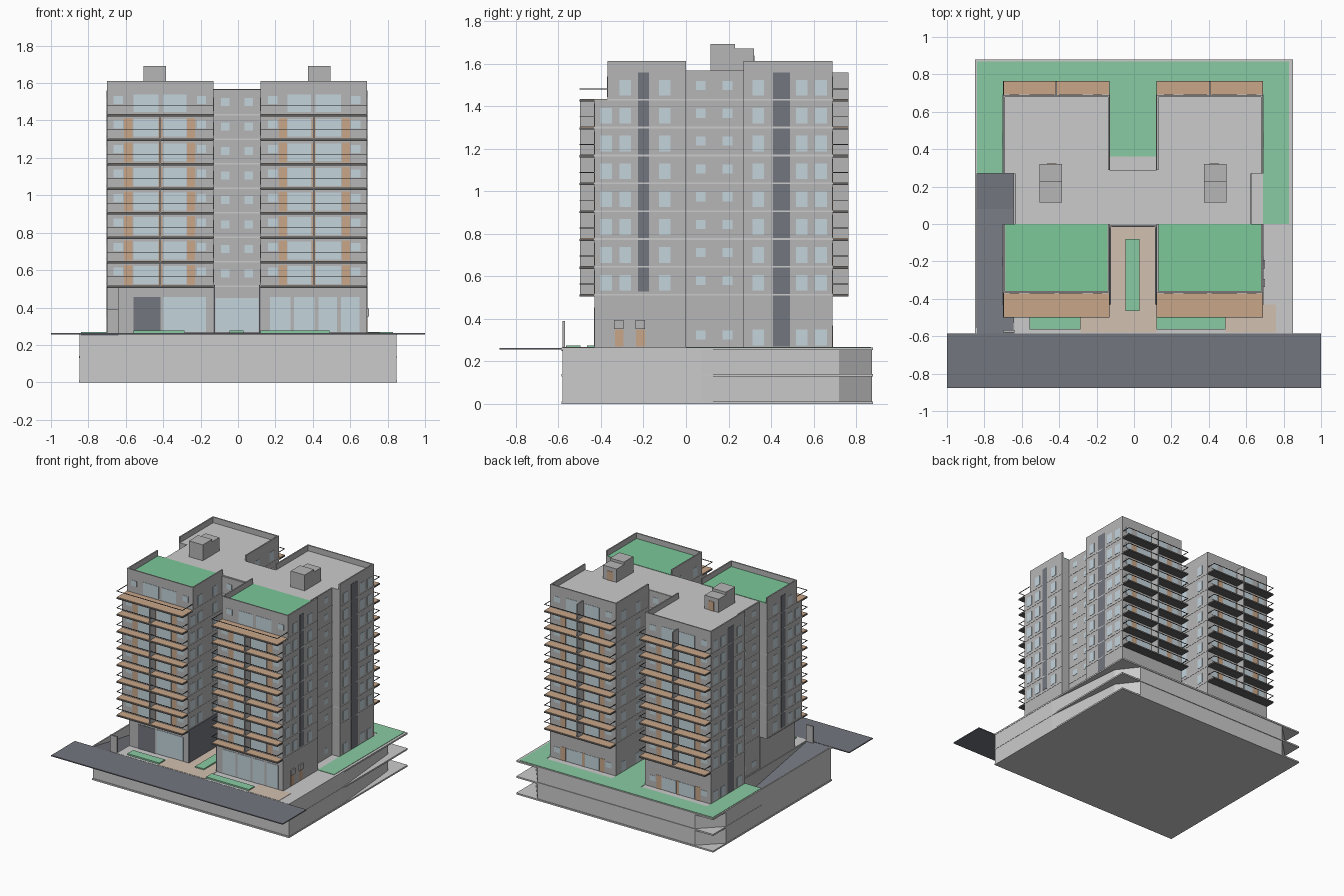
import bpy, bmesh
from mathutils import Vector

if "Cube" in bpy.data.objects:
    bpy.data.objects.remove(bpy.data.objects["Cube"])

C = -0.005                                     # mirror axis of the two wings
FLOORS = [0.515 + 0.131 * k for k in range(8)]
GROUND, ROOF, TOP = 0.265, 1.565, 1.612
mats = {}
COL = dict(wall=(.47, .47, .47), pale=(.62, .62, .64), dark=(.17, .18, .21), glass=(.55, .66, .72),
           wood=(.58, .38, .25), tan=(.65, .53, .44), grass=(.2, .58, .32), lawn=(.25, .6, .36), metal=(.12, .12, .12))


def mat(key):
    if key not in mats:
        mats[key] = bpy.data.materials.new(key)
        mats[key].diffuse_color = (*COL[key], 1)
    return mats[key]


def finish(name, bm, key):
    bmesh.ops.recalc_face_normals(bm, faces=bm.faces)
    me = bpy.data.meshes.new(name)
    bm.to_mesh(me)
    bm.free()
    ob = bpy.data.objects.new(name, me)
    bpy.context.collection.objects.link(ob)
    me.materials.append(mat(key))
    return ob


def boxes(name, items, key):
    """One object from many (x0, x1, y0, y1, z0, z1) boxes."""
    bm = bmesh.new()
    for x0, x1, y0, y1, z0, z1 in items:
        vs = bmesh.ops.create_cube(bm, size=1)['verts']
        for v in vs:
            v.co = Vector(((x0 + x1) / 2 + v.co.x * abs(x1 - x0),
                           (y0 + y1) / 2 + v.co.y * abs(y1 - y0),
                           (z0 + z1) / 2 + v.co.z * abs(z1 - z0)))
    return finish(name, bm, key)


def both(items):
    """Repeat boxes given as offsets from the axis on both wings."""
    return [(C + s * a, C + s * b, *r) for s in (-1, 1) for a, b, *r in items]


# --- podium: slabs, chamfered perimeter wall, ramp
boxes("podium_slabs", [
    (-.85, .85, -.585, .88, 0, .012), (-.64, .85, -.585, .88, .13, .142),
    (-.85, -.64, .27, .88, .13, .142), (-.64, .85, -.585, .88, .253, GROUND),
    (-.85, -.64, .27, .88, .253, GROUND), (-.85, -.84, -.585, .27, .253, GROUND)], "pale")
bm = bmesh.new()
outline = [(-.848, -.58), (.848, -.58), (.848, .07), (.79, .72), (.67, .875), (-.69, .875), (-.848, .72)]
lo = [bm.verts.new((x, y, .005)) for x, y in outline]
hi = [bm.verts.new((x, y, .258)) for x, y in outline]
for i in range(len(lo)):
    j = (i + 1) % len(lo)
    bm.faces.new((lo[i], lo[j], hi[j], hi[i]))
wall = finish("podium_wall", bm, "pale")
sol = wall.modifiers.new("thickness", 'SOLIDIFY')
sol.thickness = .01
bm = bmesh.new()
prof = [(-.585, .262), (.08, .142), (.27, .142), (.27, .13), (.08, .13), (-.585, .25)]
f = bm.faces.new([bm.verts.new((-.84, y, z)) for y, z in prof])
ext = bmesh.ops.extrude_face_region(bm, geom=[f])['geom']
bmesh.ops.translate(bm, vec=(.2, 0, 0), verts=[v for v in ext if isinstance(v, bmesh.types.BMVert)])
finish("ramp", bm, "dark")
boxes("ramp_walls", [(-.645, -.635, -.58, .27, .01, .26), (-.70, -.64, -.58, -.568, .26, .39)], "wall")
boxes("road", [(-1, 1, -.877, -.585, .256, .264)], "dark")

# --- landscape
g0, g1 = GROUND - .002, GROUND + .003
boxes("lawns", [(-.84, .83, .74, .87, g0, g1), (-.84, -.70, .27, .74, g0, g1), (.69, .83, 0, .74, g0, g1),
                (-.13, .12, .36, .74, g0, g1), (-.56, -.285, -.565, -.495, g0, g1 + .008),
                (.12, .49, -.565, -.495, g0, g1 + .008), (-.045, .03, -.465, -.08, g0, g1 + .008)], "lawn")
boxes("paving", [(-.13, .12, -.58, -.01, g0, g1 - .001), (-.285, -.13, -.58, -.43, g0, g1 - .001),
                 (.49, .76, -.58, -.43, g0, g1 - .001)], "tan")

# --- tower masses
boxes("tower_wings", both([
    (.125, .695, -.43, 0, .515, FLOORS[7]), (.125, .695, -.37, 0, FLOORS[7], ROOF),
    (.125, .695, .27, .69, GROUND, ROOF), (.1, .63, 0, .27, GROUND, ROOF)])
    + [(-.64, -.13, -.43, 0, GROUND, .515), (.12, .69, -.43, 0, GROUND, .515)], "wall")
boxes("tower_core", [(-.14, .13, -.012, .288, GROUND, ROOF)], "wall")
t = .01
boxes("parapets", both([
    (.125, .695, -.37, -.37 + t, ROOF, TOP), (.695 - t, .695, -.37, 0, ROOF, TOP),
    (.125, .125 + t, -.37, 0, ROOF, TOP), (.695 - t, .695, .27, .69, ROOF, TOP),
    (.125, .695, .69 - t, .69, ROOF, TOP), (.125, .125 + t, .288, .69, ROOF, TOP)]), "wall")
boxes("roof_deck", both([(.125, .685, .27, .68, ROOF, ROOF + .003), (0, .625, 0, .285, ROOF, ROOF + .003)]), "pale")
boxes("green_roofs", both([(.137, .683, -.358, 0, ROOF, ROOF + .006)]), "grass")
boxes("roof_huts", both([(.38, .5, .115, .23, ROOF, 1.692), (.38, .5, .23, .32, ROOF, 1.672)]), "wall")
boxes("hut_doors", both([(.41, .46, .318, .323, ROOF, 1.64)]), "wood")

# --- pale floor bands
bands = []
e = .002
for z in FLOORS[:]:
    front = -.43 if z < 1.4 else -.37
    bands += both([(.125 - e, .695 + e, front - e, 0, z - .005, z + .003),
                   (.125 - e, .695 + e, .27, .69 + e, z - .005, z + .003),
                   (0, .63 + e, -.012 - e, .288 + e, z - .005, z + .003)])
boxes("floor_bands", bands, "pale")

# --- balconies front and back
slabs, decks, rails = [], [], []
for k, z in enumerate(FLOORS):
    inner = -.43 if k < 7 else -.37
    for y0, y1, edge in ((-.5, inner, -.5), (.69, .765, .761)):
        slabs.append((.125, .695, y0, y1, z - .01, z))
        decks.append((.127, .693, y0 + .002, y1 - .002, z, z + .003))
        rails.append((.125, .695, edge, edge + .004, z + .048, z + .052))
        rails += [(u, u + .004, y0, y1, z + .048, z + .052) for u in (.125, .691)]
boxes("balcony_slabs", both(slabs), "metal")
boxes("balcony_decks", both(decks), "wood")
boxes("balcony_rails", both(rails), "metal")
boxes("balcony_dividers", both([(.407, .415, -.498, -.43, .515, FLOORS[7]),
                                (.407, .415, .69, .763, .515, 1.56)]), "wall")

# --- windows
glass, wood, dark = [], [], []


def side(u, y, w, z0, z1, out):
    """Panel on a wall facing sideways."""
    out.append((u - e, u + e, y - w / 2, y + w / 2, z0, z1))


def face(u0, u1, y, z0, z1, out):
    """Panel on a wall facing front or back."""
    out.append((u0, u1, y - e, y + e, z0, z1))


for k, z in enumerate([.258] + FLOORS):
    a, b = z + .018, z + .092
    for u in (.695, .125):
        if k > 0:
            for y in (-.375, -.285, -.10):
                if k < 8 or y > -.3:
                    side(u, y, .055, a, b, glass)
        ys = (.34, .545, .635) if u > .5 else (.42, .6)
        for y in ys:
            side(u, y, .055, a, b, glass)
    for y in (.07, .195):
        side(.63, y, .045, z + .045, z + .088, glass)
    if k > 0:
        for y in (-.012, .288):
            face(.04, .085, y, z + .045, z + .088, glass)
    # balcony fronts: big glazing between timber panels
    for y in (-.43 if k < 8 else -.37, .69):
        if k == 0 and y < 0:
            continue
        for u0, u1 in ((.42, .555), (.27, .395)):
            face(u0, u1, y, z + .012, z + .108, glass)
        for u0 in (.165, .61):
            face(u0, u0 + .05, y, z + .055, z + .098, glass)
        if k < 8:
            for u0, u1 in ((.56, .605), (.398, .42), (.225, .268)):
                face(u0, u1, y, z + .005, z + .112, wood)
boxes("windows", both(glass), "glass")
boxes("timber_panels", both(wood), "wood")
side(.695, -.2, .05, .53, 1.56, dark)
side(.695, .45, .08, .27, 1.56, dark)
boxes("stair_glazing", both(dark), "dark")

# --- ground floor fronts
boxes("shopfront_glass", [(-.4, -.17, -.433, -.428, .27, .455), (.17, .28, -.433, -.428, .27, .455),
                          (.3, .41, -.433, -.428, .27, .455), (.43, .53, -.433, -.428, .27, .455),
                          (.55, .65, -.433, -.428, .27, .455), (-.12, .11, -.016, -.01, .27, .45)], "glass")
boxes("garage_door", [(-.56, -.415, -.433, -.428, GROUND, .455)], "dark")
boxes("court_fins", both([(.117, .127, -.43, -.02, GROUND, .52)]), "dark")
boxes("side_doors", [(.688, .693, y, y + .042, .27, .35) for y in (-.335, -.235)], "wood")
boxes("door_hoods", [(.688, .7, y, y + .045, .352, .395) for y in (-.338, -.237)], "wall")

for m in bpy.data.materials:
    if m.users and not m.is_grease_pencil:
        m.use_nodes = True
        m.node_tree.nodes["Principled BSDF"].inputs["Base Color"].default_value = m.diffuse_color
